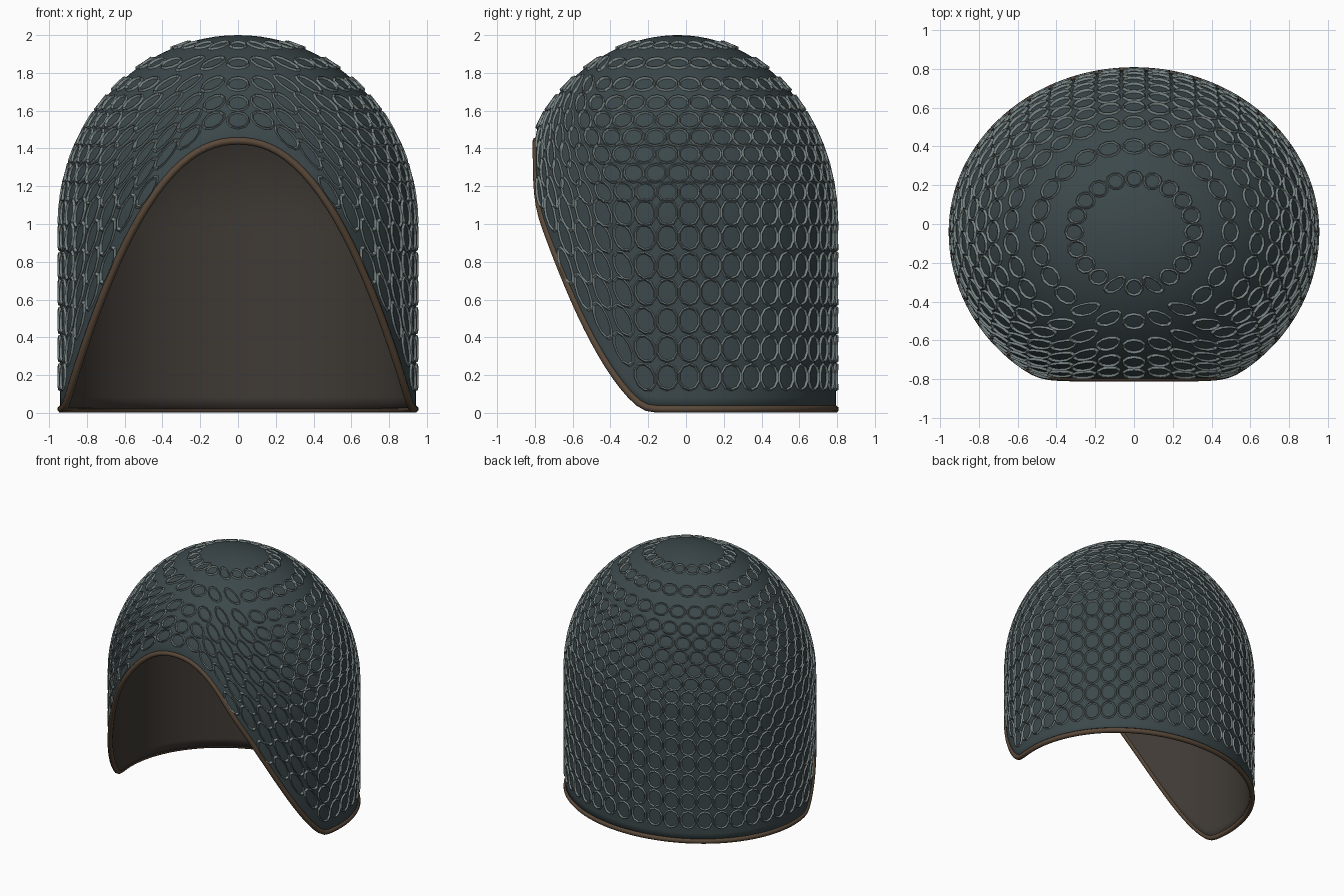
import bpy, bmesh, math
from mathutils import Vector

if "Cube" in bpy.data.objects:
    bpy.data.objects.remove(bpy.data.objects["Cube"])

A, BACK, FRONT, YC = 0.943, 0.835, 0.875, -0.04


def material(name, rgb):
    m = bpy.data.materials.new(name)
    m.diffuse_color = (*rgb, 1)
    m.use_nodes = True
    m.node_tree.nodes["Principled BSDF"].inputs["Base Color"].default_value = m.diffuse_color
    return m


cloth = material("dark_cloth", (0.045, 0.065, 0.07))
lining = material("brown_lining", (0.05, 0.042, 0.035))
leather = material("brown_leather", (0.10, 0.065, 0.04))
steel = material("ring_steel", (0.19, 0.23, 0.23))


def smooth_max(a, b, k):
    m = max(a, b)
    return m + k * math.log(math.exp((a - m) / k) + math.exp((b - m) / k))


# Hood surface: angle t (0 = front), height along the profile h
def profile(h):
    if h < 1:
        return 1.0, h
    return max(0, math.cos(h - 1)), 1 + math.sin(h - 1)


def z_to_h(z):
    return z if z < 1 else 1 + math.asin(min(1, z - 1))


def surface(t, h):
    s, z = profile(h)
    c = math.cos(t)
    y = YC - s * c * (FRONT if c > 0 else BACK)
    return Vector((A * s * math.sin(t), smooth_max(y, -0.80, 0.015), z))


# Lower edge: arched face opening in front, level at the back
def rim(t):
    if math.cos(t) <= 0:
        return 0.02
    z = 1.0
    for _ in range(12):
        s = profile(z_to_h(z))[0]
        x = A * s * abs(math.sin(t))
        z = 1.44 * (1 - (x / 0.93) ** 2.2)
        z = smooth_max(z, 0.02, 0.015)
    return z_to_h(z)


def finish(name, bm, mats):
    bmesh.ops.recalc_face_normals(bm, faces=bm.faces)
    me = bpy.data.meshes.new(name)
    bm.to_mesh(me)
    bm.free()
    ob = bpy.data.objects.new(name, me)
    bpy.context.collection.objects.link(ob)
    for m in mats:
        me.materials.append(m)
    for p in me.polygons:
        p.use_smooth = True
    return ob


# Hood shell with brown lining
N, M, TOP = 128, 40, 1 + math.pi / 2
bm = bmesh.new()
grid = []
for i in range(N):
    t = 2 * math.pi * i / N
    b = rim(t)
    grid.append([bm.verts.new(surface(t, b + (TOP - b) * j / M)) for j in range(M)])
apex = bm.verts.new((0, YC, 2.0))
for i in range(N):
    a, b = grid[i], grid[(i + 1) % N]
    for j in range(M - 1):
        bm.faces.new((a[j], b[j], b[j + 1], a[j + 1]))
    bm.faces.new((a[-1], b[-1], apex))
hood = finish("hood_shell", bm, [cloth, lining])
mod = hood.modifiers.new("thickness", "SOLIDIFY")
mod.thickness = 0.025
mod.offset = -1
mod.material_offset = 1

# Leather edge trim
cu = bpy.data.curves.new("edge_trim", "CURVE")
cu.dimensions = "3D"
cu.bevel_depth = 0.02
cu.bevel_resolution = 2
sp = cu.splines.new("POLY")
sp.points.add(N - 1)
for i in range(N):
    t = 2 * math.pi * i / N
    p = surface(t, rim(t))
    sp.points[i].co = (p.x * 0.993, p.y * 0.993, p.z, 1)
sp.use_cyclic_u = True
cu.materials.append(leather)
bpy.context.collection.objects.link(bpy.data.objects.new("edge_trim", cu))

# Mail rings, rows of ten-sided links lying on the hood
rows = [0.11, 0.19, 0.34, 0.49, 0.64, 0.78, 0.93, 1.06, 1.17, 1.27, 1.37,
        1.46, 1.55, 1.64, 1.74, 1.85, 1.945][1:]
SEG, WIRE = 10, 0.007
bm = bmesh.new()


def frame_normal(t, h):
    e = 0.004
    du = surface(t + e, h) - surface(t - e, h)
    dh = surface(t, h + e) - surface(t, h - e)
    return du.cross(dh).normalized(), du.length / (2 * e)


def add_ring(t, h, ru, rh, shear):
    scale = frame_normal(t, h)[1]
    loops = []
    for k in range(SEG):
        a = 2 * math.pi * (k + 0.5) / SEG
        loop = []
        for r, out in ((1, 0.0), (0, 0.012), (-1, 0.0)):
            u = (ru + r * WIRE) * math.cos(a)
            w = (rh + r * WIRE) * math.sin(a) + shear * u
            tt, hh = t + u / scale, min(h + w, TOP - 0.02)
            n = frame_normal(tt, hh)[0]
            loop.append(bm.verts.new(surface(tt, hh) + n * out))
        loops.append(loop)
    for k in range(SEG):
        a, b = loops[k], loops[(k + 1) % SEG]
        for c in range(2):
            bm.faces.new((a[c], b[c], b[c + 1], a[c + 1]))


for z in rows:
    h = z_to_h(z)
    s = profile(h)[0]
    n = max(20, round(46 * s / 2) * 2)
    rh = 0.068 if z < 1.1 else 0.05
    ru = min(0.056, 0.46 * 5.6 * s / n)
    for i in range(n):
        t = 2 * math.pi * i / n
        b = rim(t)
        if h < b + 0.06:
            continue
        # links lean along the face opening
        slope = (rim(t + 0.02) - rim(t - 0.02)) / 0.04 / frame_normal(t, h)[1]
        fade = max(0, 1 - (h - b) / 1.3)
        add_ring(t, h, ru, rh, max(-1.2, min(1.2, slope * fade)))
rings = finish("mail_rings", bm, [steel])
for p in rings.data.polygons:
    p.use_smooth = False
